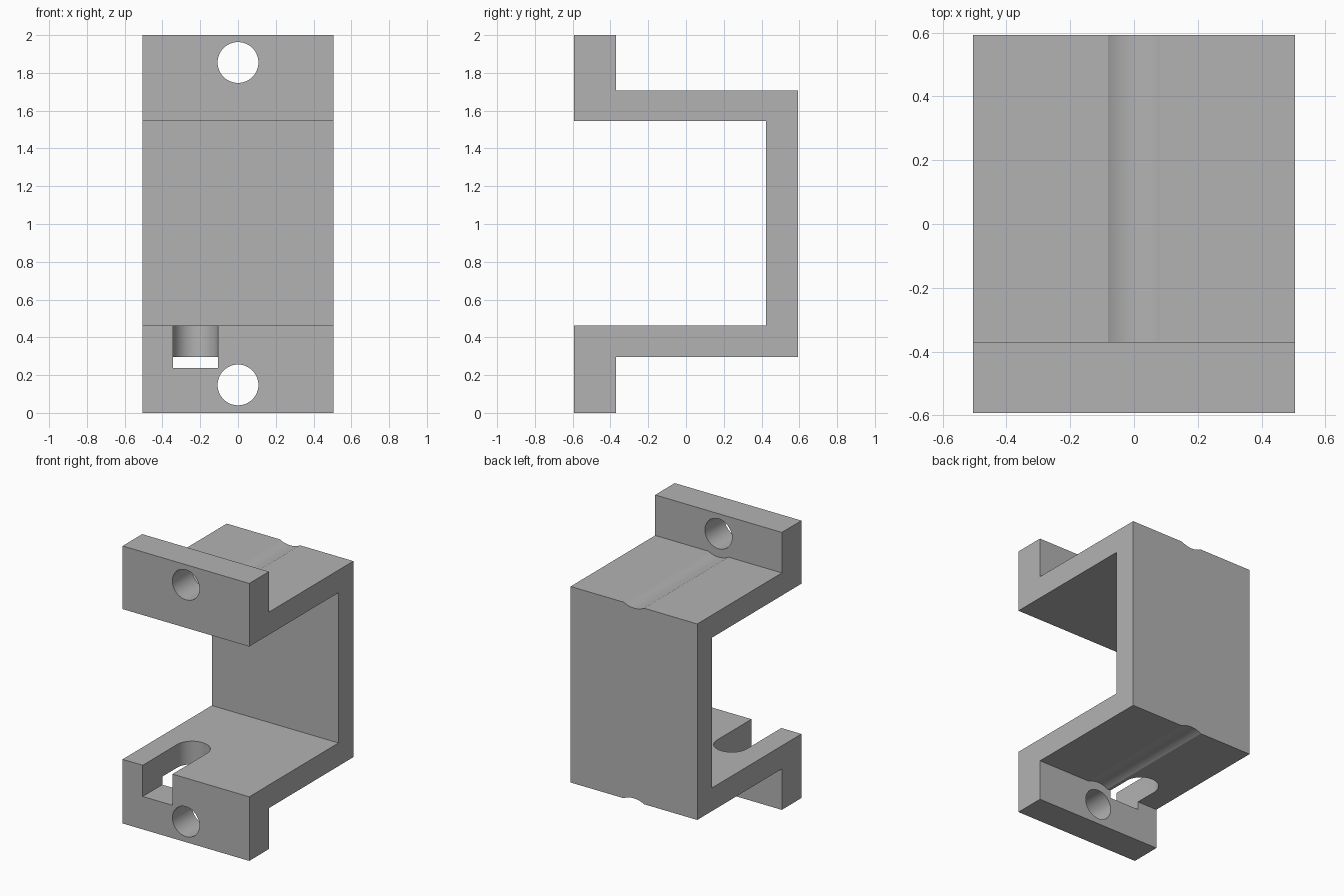
import bpy, bmesh, math
from mathutils import Matrix

cube = bpy.data.objects.get("Cube")
if cube:
    bpy.data.objects.remove(cube, do_unlink=True)

grey = bpy.data.materials.new("plain grey")
grey.use_nodes = True
colour = (0.45, 0.45, 0.45, 1)
grey.diffuse_color = colour
grey.node_tree.nodes["Principled BSDF"].inputs["Base Color"].default_value = colour

HALF_WIDTH = 0.505
FRONT, BACK = -0.593, 0.593
HOLE_X, LOW_Z, HIGH_Z = 0.0, 0.148, 1.855
SLOT_X, SLOT_R, SLOT_END, SLOT_FLOOR = -0.226, 0.119, -0.20, 0.237


def extrude(name, points, offset):
    """Solid made by sweeping a flat outline along a vector."""
    bm = bmesh.new()
    face = bm.faces.new([bm.verts.new(p) for p in points])
    swept = bmesh.ops.extrude_face_region(bm, geom=[face])
    verts = [v for v in swept["geom"] if isinstance(v, bmesh.types.BMVert)]
    bmesh.ops.translate(bm, verts=verts, vec=offset)
    bmesh.ops.recalc_face_normals(bm, faces=bm.faces)
    mesh = bpy.data.meshes.new(name)
    bm.to_mesh(mesh)
    bm.free()
    obj = bpy.data.objects.new(name, mesh)
    bpy.context.collection.objects.link(obj)
    obj.data.materials.append(grey)
    return obj


def rod(name, z, radius, y0, y1):
    """Round cutter lying along y."""
    n = 64
    ring = [(HOLE_X + radius * math.cos(math.tau * i / n), y0,
             z + radius * math.sin(math.tau * i / n)) for i in range(n)]
    return extrude(name, ring, (0, y1 - y0, 0))


# Bracket: hat-shaped side profile swept across the width
profile = [(FRONT, 0), (-0.37, 0), (-0.37, 0.295), (BACK, 0.295),
           (BACK, 1.708), (-0.37, 1.708), (-0.37, 2), (FRONT, 2),
           (FRONT, 1.545), (0.423, 1.545), (0.423, 0.462), (FRONT, 0.462)]
bracket = extrude("bracket", [(-HALF_WIDTH, y, z) for y, z in profile],
                  (2 * HALF_WIDTH, 0, 0))

# Screw holes through the flanges and head-clearance grooves along the arms
cutters = []
for label, z in (("lower", LOW_Z), ("upper", HIGH_Z)):
    cutters.append(rod(label + "_hole_cutter", z, 0.108, -0.7, -0.3))
    cutters.append(rod(label + "_groove_cutter", z, 0.168, -0.37, 0.7))

# Round-ended cable slot, open at the front
arc = [(SLOT_X + SLOT_R * math.cos(math.pi * i / 32),
        SLOT_END + SLOT_R * math.sin(math.pi * i / 32), SLOT_FLOOR)
       for i in range(33)]
outline = arc + [(SLOT_X - SLOT_R, -0.7, SLOT_FLOOR),
                 (SLOT_X + SLOT_R, -0.7, SLOT_FLOOR)]
cutters.append(extrude("cable_slot_cutter", outline, (0, 0, 0.4)))

# Cut everything and bake the result
for cutter in cutters:
    cutter.hide_render = True
    mod = bracket.modifiers.new(cutter.name, "BOOLEAN")
    mod.operation = "DIFFERENCE"
    mod.solver = "EXACT"
    mod.object = cutter
bpy.context.view_layer.objects.active = bracket
for obj in bpy.context.selected_objects:
    obj.select_set(False)
bracket.select_set(True)
for mod in list(bracket.modifiers):
    bpy.ops.object.modifier_apply(modifier=mod.name)
for cutter in cutters:
    bpy.data.objects.remove(cutter, do_unlink=True)

bpy.ops.object.shade_smooth_by_angle(angle=math.radians(30))
